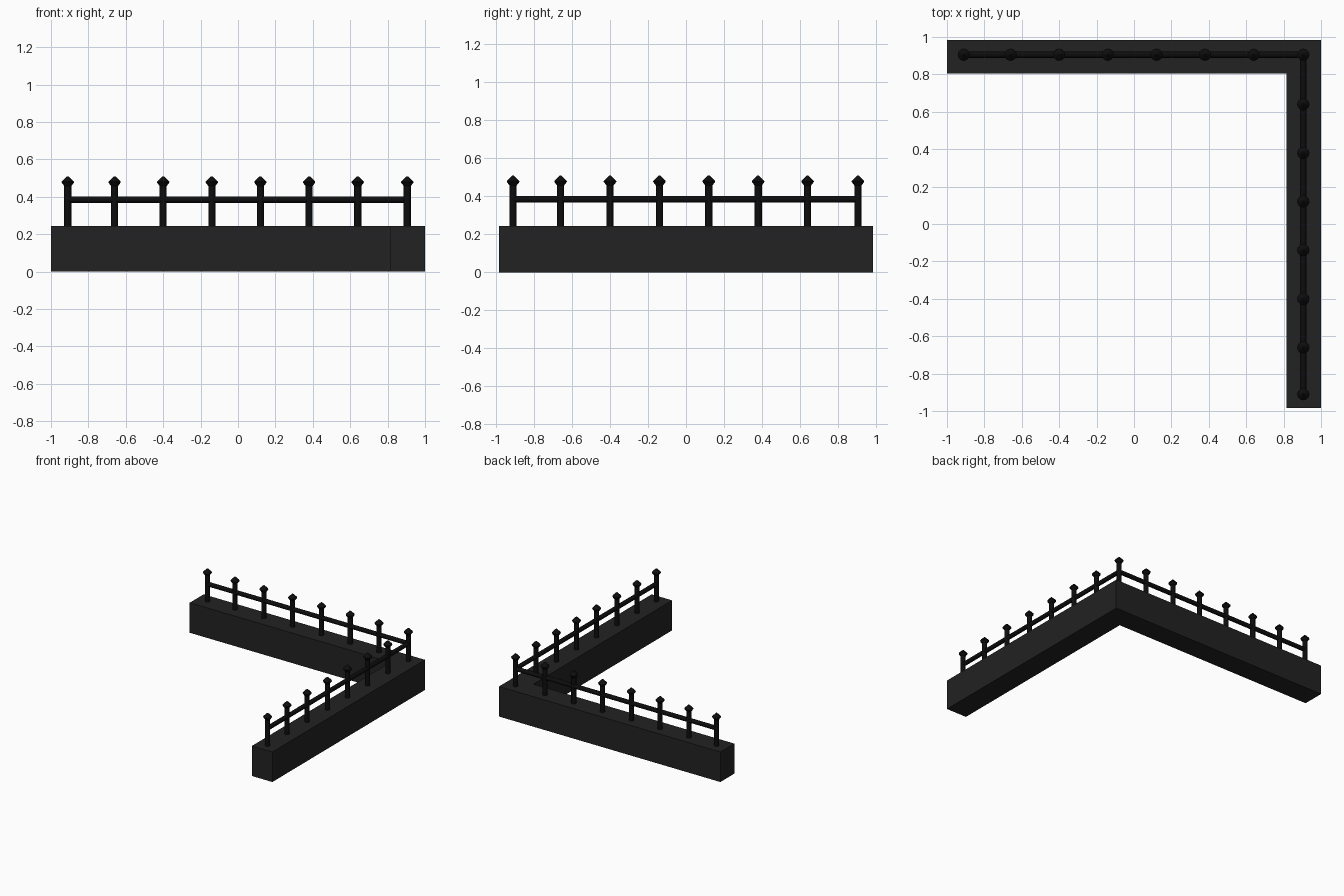
import bpy, bmesh, math

if "Cube" in bpy.data.objects:
    bpy.data.objects.remove(bpy.data.objects["Cube"])

WALL_TOP, RAIL_Z, LINE = 0.245, 0.385, 0.905   # fence line runs at x = y = LINE
STEPS = [-0.91, -0.66, -0.40, -0.14, 0.12, 0.38, 0.64, LINE]


def material(name, rgb):
    m = bpy.data.materials.new(name)
    m.diffuse_color = (*rgb, 1)
    m.use_nodes = True
    m.node_tree.nodes["Principled BSDF"].inputs["Base Color"].default_value = m.diffuse_color
    return m


STONE = material("dark_stone", (0.017, 0.016, 0.017))
IRON = material("black_iron", (0.004, 0.004, 0.004))


def finish(bm, name, mat):
    bmesh.ops.recalc_face_normals(bm, faces=bm.faces)
    mesh = bpy.data.meshes.new(name)
    bm.to_mesh(mesh)
    bm.free()
    mesh.materials.append(mat)
    ob = bpy.data.objects.new(name, mesh)
    bpy.context.collection.objects.link(ob)
    return ob


def smooth(ob):
    bpy.ops.object.select_all(action='DESELECT')
    ob.select_set(True)
    bpy.context.view_layer.objects.active = ob
    bpy.ops.object.shade_smooth_by_angle(angle=math.radians(35))


def lathe(name, profile, loc, sides=12):
    """Closed solid of revolution about z from (radius, height) pairs."""
    bm = bmesh.new()
    rings = [[bm.verts.new((r * math.cos(math.tau * i / sides),
                            r * math.sin(math.tau * i / sides), z))
              for i in range(sides)] for r, z in profile]
    for a, b in zip(rings, rings[1:]):
        for i in range(sides):
            j = (i + 1) % sides
            bm.faces.new((a[i], a[j], b[j], b[i]))
    bm.faces.new(rings[0])
    bm.faces.new(rings[-1])
    ob = finish(bm, name, IRON)
    ob.location = loc
    smooth(ob)
    return ob


# L-shaped low wall
bm = bmesh.new()
outline = [(-1, 0.985), (-1, 0.805), (0.815, 0.805),
           (0.815, -0.985), (1, -0.985), (1, 0.985)]
face = bm.faces.new([bm.verts.new((x, y, 0)) for x, y in outline])
top = bmesh.ops.extrude_face_region(bm, geom=[face])
bmesh.ops.translate(bm, vec=(0, 0, WALL_TOP),
                    verts=[v for v in top["geom"] if isinstance(v, bmesh.types.BMVert)])
# keep the underside closed
if not any(all(v.co.z < 0.001 for v in f.verts) for f in bm.faces):
    bm.faces.new([v for v in bm.verts if v.co.z < 0.001])
finish(bm, "low_wall", STONE)

# Fence posts with pointed caps along both arms, sharing the corner post
spots = [(s, LINE) for s in STEPS] + [(LINE, s) for s in STEPS[:-1]]
for x, y in spots:
    lathe("fence_post", [(0.019, WALL_TOP - 0.01), (0.019, 0.465)], (x, y, 0))
    lathe("post_cap", [(0.017, 0.455), (0.033, 0.476), (0.033, 0.481),
                       (0.005, 0.509)], (x, y, 0))

# Round rails joining the posts
half = (LINE - STEPS[0]) / 2
mid = (LINE + STEPS[0]) / 2
tube = [(0.0175, -half), (0.0175, half)]
back = lathe("back_rail", tube, (mid, LINE, RAIL_Z))
back.rotation_euler = (0, math.pi / 2, 0)
side = lathe("side_rail", tube, (LINE, mid, RAIL_Z))
side.rotation_euler = (math.pi / 2, 0, 0)
